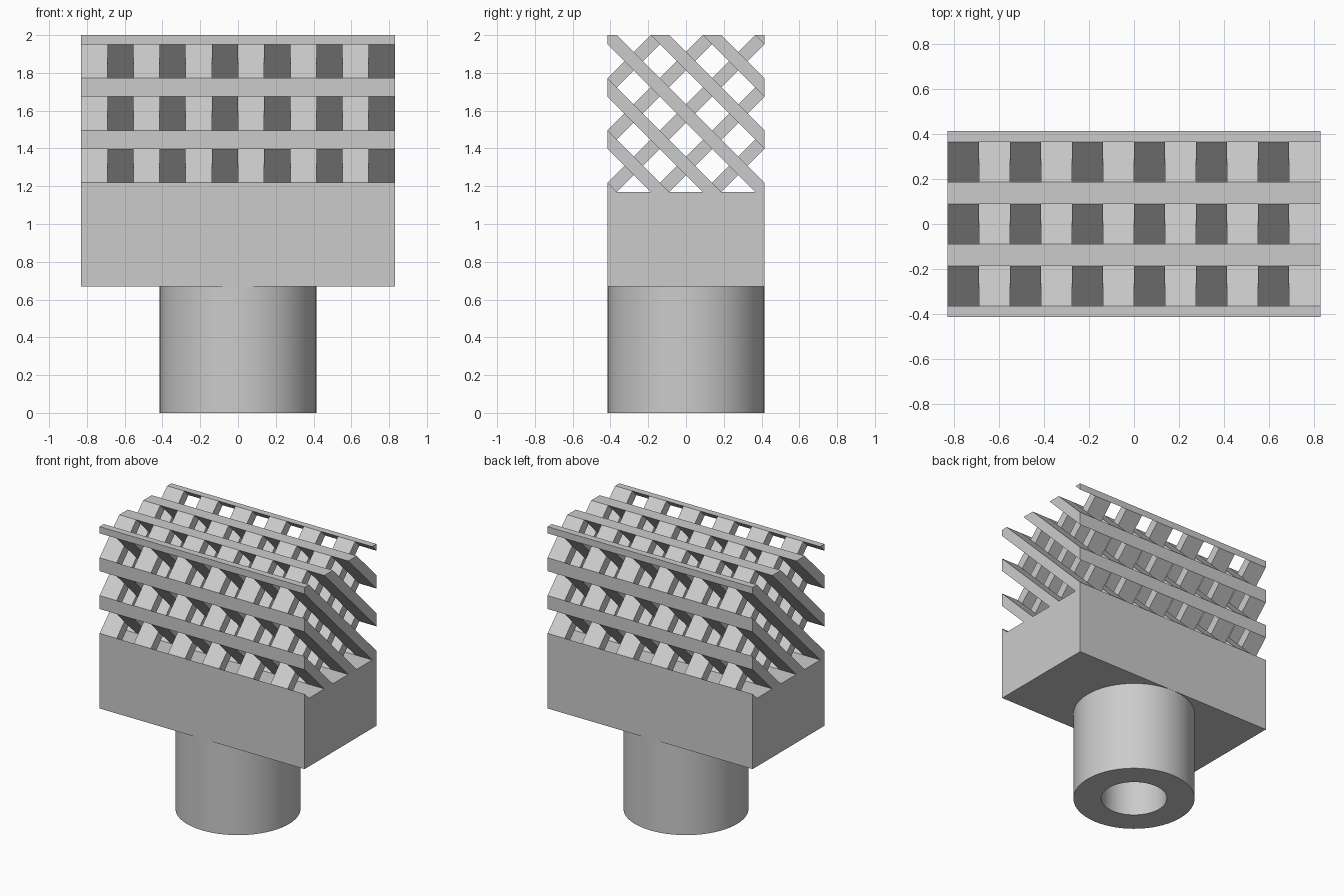
import bpy, bmesh, math
from mathutils import Vector

if "Cube" in bpy.data.objects:
    bpy.data.objects.remove(bpy.data.objects["Cube"])

H = 0.415            # half depth, also half height of the lattice
W = 0.83             # half width
Z_BOX, Z_LAT = 0.67, 1.17
ZC = Z_LAT + H       # lattice centre height
PITCH = 2 * H / 3
BAND = 0.049         # half bar width measured along an axis
STRIPS = 12

grey = bpy.data.materials.new("light grey")
grey.diffuse_color = (0.6, 0.6, 0.6, 1)
grey.use_nodes = True
grey.node_tree.nodes["Principled BSDF"].inputs["Base Color"].default_value = grey.diffuse_color


def finish(bm, name):
    bmesh.ops.recalc_face_normals(bm, faces=bm.faces)
    me = bpy.data.meshes.new(name)
    bm.to_mesh(me)
    bm.free()
    me.materials.append(grey)
    ob = bpy.data.objects.new(name, me)
    bpy.context.collection.objects.link(ob)
    return ob


# hollow round stem
bm = bmesh.new()
profile = [(0.225, Z_BOX), (0.225, 0), (H, 0), (H, Z_BOX)]
vs = [bm.verts.new((r, 0, z)) for r, z in profile]
es = [bm.edges.new((vs[i], vs[(i + 1) % 4])) for i in range(4)]
bmesh.ops.spin(bm, geom=vs + es, cent=(0, 0, 0), axis=(0, 0, 1),
               angle=2 * math.pi, steps=64, use_merge=True)
bmesh.ops.remove_doubles(bm, verts=bm.verts, dist=1e-5)
stem = finish(bm, "hollow_stem")
bpy.context.view_layer.objects.active = stem
stem.select_set(True)
bpy.ops.object.shade_smooth_by_angle(angle=math.radians(30))
stem.select_set(False)

# solid block
bm = bmesh.new()
bmesh.ops.create_cube(bm, size=1)
for v in bm.verts:
    v.co = (v.co.x * 2 * W, v.co.y * 2 * H, Z_BOX + (v.co.z + 0.5) * (Z_LAT - Z_BOX))
finish(bm, "block")


def add_bar(target, x0, x1, slope, k):
    """Square cross-section trimmed to one diagonal band, extruded along x."""
    b = bmesh.new()
    b.faces.new([b.verts.new((x0, y, ZC + z))
                 for y, z in ((-H, -H), (H, -H), (H, H), (-H, H))])
    for side in (-1, 1):
        n = Vector((0, slope * side, side))
        co = Vector((0, 0, ZC + k * PITCH + side * BAND))
        bmesh.ops.bisect_plane(b, geom=b.verts[:] + b.edges[:] + b.faces[:],
                               plane_co=co, plane_no=n, clear_outer=True)
    ext = bmesh.ops.extrude_face_region(b, geom=b.faces[:], use_keep_orig=True)
    for g in ext["geom"]:
        if isinstance(g, bmesh.types.BMVert):
            g.co.x = x1
    me = bpy.data.meshes.new("bar_part")
    b.to_mesh(me)
    b.free()
    target.from_mesh(me)
    bpy.data.meshes.remove(me)


# alternating strips of bars leaning backward and forward
for first, slope, name in ((0, -1, "backward_bars"), (1, 1, "forward_bars")):
    bm = bmesh.new()
    step = 2 * W / STRIPS
    for s in range(first, STRIPS, 2):
        for k in range(-3, 4):
            add_bar(bm, -W + s * step, -W + (s + 1) * step, slope, k)
    finish(bm, name)
